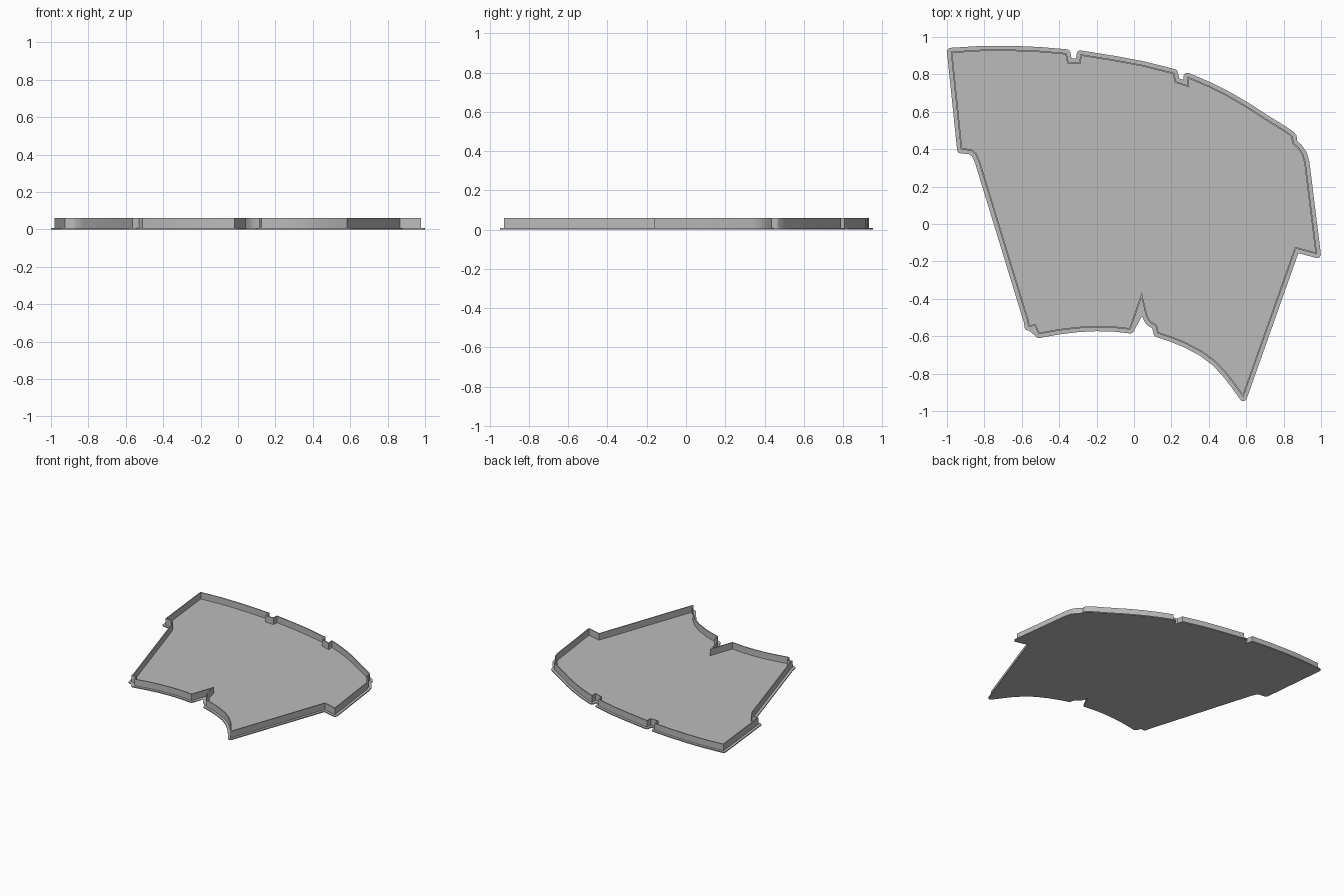
import bpy, bmesh, math
from mathutils import Vector

if "Cube" in bpy.data.objects:
    bpy.data.objects.remove(bpy.data.objects["Cube"])

# Outer face of the rim wall, clockwise from the top left corner
OUTLINE = [Vector(p) for p in (
    (-0.98, 0.922), (-0.8, 0.933), (-0.66, 0.933), (-0.5, 0.926), (-0.36, 0.914),
    (-0.35, 0.865), (-0.292, 0.865), (-0.287, 0.908),                    # first notch
    (-0.1, 0.878), (0.05, 0.85), (0.215, 0.808),
    (0.225, 0.762), (0.287, 0.742), (0.285, 0.789),                      # second notch
    (0.4, 0.74), (0.5, 0.69), (0.6, 0.632), (0.7, 0.567), (0.8, 0.505), (0.84, 0.478),
    (0.85, 0.465), (0.853, 0.435), (0.88, 0.41), (0.905, 0.375), (0.918, 0.33),
    (0.979, -0.162), (0.866, -0.132), (0.584, -0.927),                   # right step, lower tip
    (0.54, -0.865), (0.49, -0.8), (0.43, -0.737), (0.36, -0.685), (0.27, -0.638),
    (0.2, -0.61), (0.125, -0.585), (0.115, -0.545), (0.09, -0.53), (0.075, -0.515),
    (0.062, -0.485), (0.04, -0.395), (-0.019, -0.565),                   # spike slot
    (-0.1, -0.556), (-0.2, -0.553), (-0.3, -0.558), (-0.4, -0.57),
    (-0.51, -0.59), (-0.53, -0.545), (-0.565, -0.55), (-0.57, -0.52),
    (-0.83, 0.33), (-0.85, 0.375), (-0.872, 0.392), (-0.926, 0.398))]    # left step

BASE_Z, TOP_Z = 0.008, 0.06
FLANGE, THICK = 0.02, 0.008


def offset(points, d):
    """Parallel outline at distance d; outward sharp corners are rounded."""
    out = []
    for i, p in enumerate(points):
        a = (p - points[i - 1]).normalized()
        b = (points[(i + 1) % len(points)] - p).normalized()
        na, nb = Vector((-a.y, a.x)), Vector((-b.y, b.x))
        turn = math.atan2(a.x * b.y - a.y * b.x, a.dot(b))
        if d > 0 and turn < -0.5:
            start = math.atan2(na.y, na.x)
            for k in range(5):
                t = start + turn * k / 4
                out.append(p + d * Vector((math.cos(t), math.sin(t))))
        else:
            out.append(p + (na + nb) * (d / (1 + na.dot(nb))))
    return out


def finish(name, bm, material):
    bmesh.ops.recalc_face_normals(bm, faces=bm.faces)
    mesh = bpy.data.meshes.new(name)
    bm.to_mesh(mesh)
    bm.free()
    mesh.materials.append(material)
    obj = bpy.data.objects.new(name, mesh)
    bpy.context.collection.objects.link(obj)
    bpy.ops.object.select_all(action='DESELECT')
    obj.select_set(True)
    bpy.context.view_layer.objects.active = obj
    bpy.ops.object.shade_smooth_by_angle(angle=math.radians(30))


def ring(bm, points, z):
    return [bm.verts.new((p.x, p.y, z)) for p in points]


def bridge(bm, r, s):
    for i in range(len(r)):
        bm.faces.new((r[i - 1], r[i], s[i], s[i - 1]))


grey = bpy.data.materials.new("plain grey")
grey.diffuse_color = (0.5, 0.5, 0.5, 1)
grey.use_nodes = True
grey.node_tree.nodes["Principled BSDF"].inputs["Base Color"].default_value = grey.diffuse_color

# Thin floor plate with a flange outside the wall
bm = bmesh.new()
plate = offset(OUTLINE, FLANGE)
low, high = ring(bm, plate, 0), ring(bm, plate, BASE_Z)
bridge(bm, low, high)
caps = [bm.faces.new(low), bm.faces.new(list(reversed(high)))]
bmesh.ops.triangulate(bm, faces=caps)
finish("floor_plate", bm, grey)

# Upright rim wall
bm = bmesh.new()
inner = offset(OUTLINE, -THICK)
rings = [ring(bm, OUTLINE, BASE_Z), ring(bm, OUTLINE, TOP_Z),
         ring(bm, inner, TOP_Z), ring(bm, inner, BASE_Z)]
for k in range(4):
    bridge(bm, rings[k - 1], rings[k])
finish("rim_wall", bm, grey)
